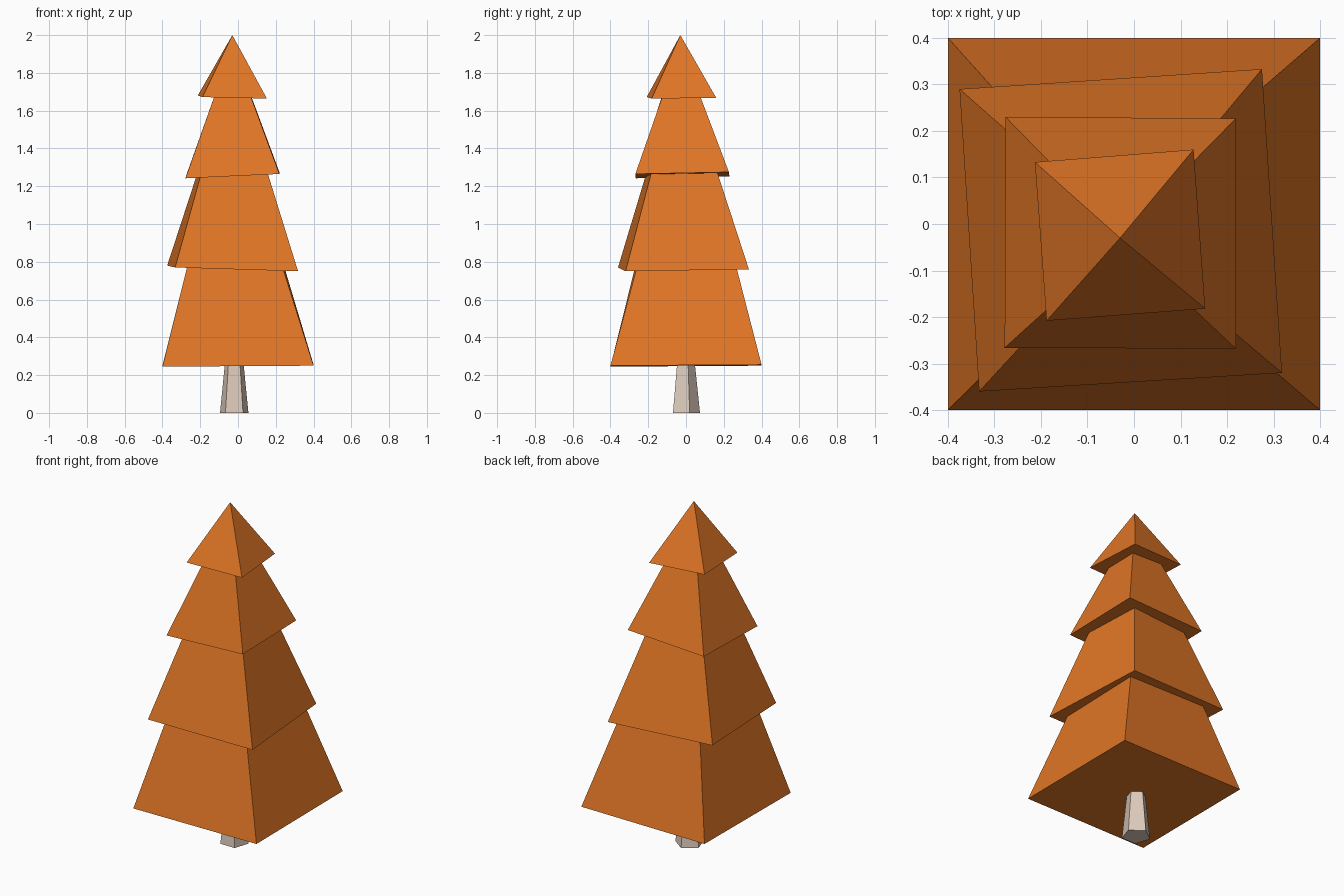
import bpy
import bmesh
import math

if "Cube" in bpy.data.objects:
    bpy.data.objects.remove(bpy.data.objects["Cube"])


def material(name, rgb):
    m = bpy.data.materials.new(name)
    m.diffuse_color = (*rgb, 1.0)
    m.use_nodes = True
    m.node_tree.nodes["Principled BSDF"].inputs["Base Color"].default_value = m.diffuse_color
    return m


orange = material("autumn_orange", (0.75, 0.18, 0.019))
bark = material("pale_bark", (0.73, 0.60, 0.51))


def loft(name, bottom, top, mat):
    """Closed flat-faced solid between two rings (a one-point top is an apex)."""
    bm = bmesh.new()
    low = [bm.verts.new(p) for p in bottom]
    high = [bm.verts.new(p) for p in top]
    n = len(low)
    bm.faces.new(low[::-1])
    if len(high) > 1:
        bm.faces.new(high)
    for i in range(n):
        j = (i + 1) % n
        if len(high) == 1:
            bm.faces.new((low[i], low[j], high[0]))
        else:
            bm.faces.new((low[i], low[j], high[j], high[i]))
    bmesh.ops.recalc_face_normals(bm, faces=bm.faces)
    mesh = bpy.data.meshes.new(name)
    bm.to_mesh(mesh)
    bm.free()
    mesh.materials.append(mat)
    obj = bpy.data.objects.new(name, mesh)
    bpy.context.collection.objects.link(obj)
    return obj


def ring(radius, z):
    """Five-sided trunk section with a flat side to the front."""
    angles = [math.radians(90 + 72 * i) for i in range(5)]
    return [(-0.02 + radius * math.cos(a), -0.005 + radius * math.sin(a), z)
            for a in angles]


# Trunk, reaching slightly into the lowest branches
loft("trunk", ring(0.079, 0), ring(0.051, 0.27), bark)

# Foliage tiers: corners run front left, front right, back right, back left
loft("foliage_bottom",
     [(-0.40, -0.40, 0.245), (0.40, -0.40, 0.25), (0.40, 0.40, 0.255), (-0.40, 0.40, 0.25)],
     [(-0.265, -0.265, 0.79), (0.23, -0.255, 0.79), (0.24, 0.262, 0.79), (-0.265, 0.25, 0.79)],
     orange)
loft("foliage_lower_middle",
     [(-0.333, -0.36, 0.77), (0.318, -0.32, 0.75), (0.275, 0.333, 0.76), (-0.375, 0.29, 0.78)],
     [(-0.19, -0.205, 1.285), (0.152, -0.18, 1.285), (0.132, 0.162, 1.285), (-0.21, 0.145, 1.285)],
     orange)
loft("foliage_upper_middle",
     [(-0.278, -0.266, 1.242), (0.219, -0.268, 1.265), (0.219, 0.227, 1.275), (-0.276, 0.23, 1.252)],
     [(-0.122, -0.125, 1.685), (0.064, -0.122, 1.685), (0.067, 0.072, 1.685), (-0.122, 0.072, 1.685)],
     orange)
loft("foliage_tip",
     [(-0.188, -0.208, 1.672), (0.153, -0.182, 1.664), (0.128, 0.16, 1.668), (-0.213, 0.133, 1.68)],
     [(-0.03, -0.03, 2.0)],
     orange)
